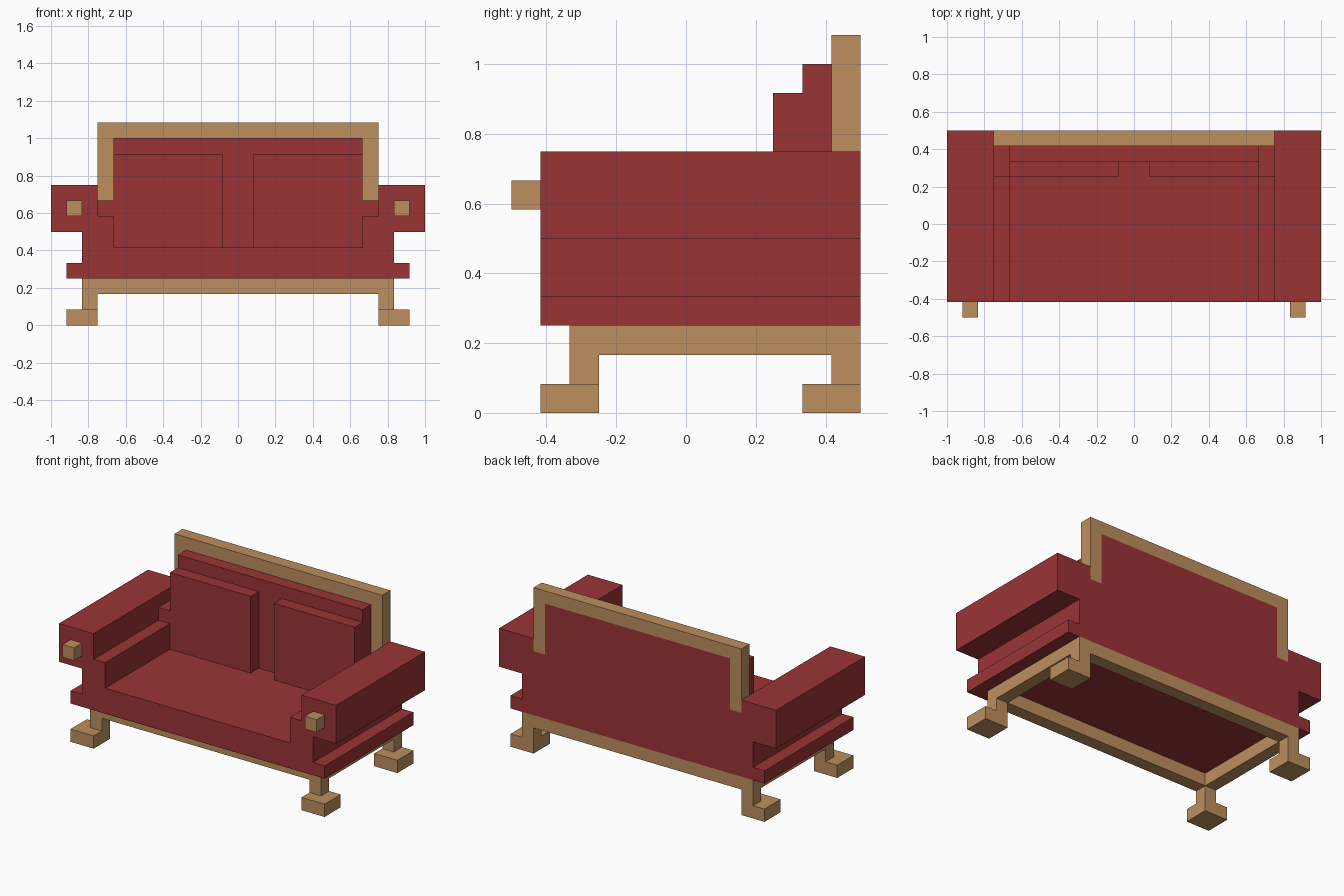
import bpy, bmesh

if "Cube" in bpy.data.objects:
    bpy.data.objects.remove(bpy.data.objects["Cube"])

U = 1 / 12  # the whole sofa sits on a grid of twelfths


def material(name, rgb):
    m = bpy.data.materials.new(name)
    m.diffuse_color = (*rgb, 1)
    m.use_nodes = True
    m.node_tree.nodes["Principled BSDF"].inputs["Base Color"].default_value = m.diffuse_color
    return m


RED = material("red fabric", (0.323, 0.034, 0.036))
WOOD = material("light wood", (0.509, 0.275, 0.112))


def extrude(name, mat, points, y0, y1):
    """Extrude an (x, z) outline along y, in grid units."""
    bm = bmesh.new()
    face = bm.faces.new([bm.verts.new((x * U, y0 * U, z * U)) for x, z in points])
    ext = bmesh.ops.extrude_face_region(bm, geom=[face])
    for v in ext["geom"]:
        if isinstance(v, bmesh.types.BMVert):
            v.co.y = y1 * U
    bmesh.ops.recalc_face_normals(bm, faces=bm.faces)
    me = bpy.data.meshes.new(name)
    bm.to_mesh(me)
    bm.free()
    me.materials.append(mat)
    ob = bpy.data.objects.new(name, me)
    bpy.context.collection.objects.link(ob)
    return ob


def box(name, mat, x0, x1, y0, y1, z0, z1):
    return extrude(name, mat, [(x0, z0), (x1, z0), (x1, z1), (x0, z1)], y0, y1)


def symmetric(half):
    """Complete a right-hand outline with its mirrored left side."""
    return half + [(-x, z) for x, z in reversed(half)]


# Seat, side skirts and arms as one stepped profile
extrude("seat_and_arms", RED, symmetric([
    (11, 3), (11, 4), (10, 4), (10, 6), (12, 6), (12, 9),
    (9, 9), (9, 7), (8, 7), (8, 5)]), -5, 6)

# Backrest with small side steps tucked under the frame
extrude("backrest", RED, symmetric([
    (8, 5), (8, 7), (9, 7), (9, 8), (8, 8), (8, 12)]), 4, 6)

# Wooden frame around the backrest
extrude("back_frame", WOOD, symmetric([(8, 12), (8, 8), (9, 8), (9, 13)]), 5, 6)

# Base rails, open underneath
box("front_rail", WOOD, -10, 10, -4, -3, 2, 3)
box("back_rail", WOOD, -10, 10, 5, 6, 2, 3)

for side, s in (("left", -1), ("right", 1)):
    def pair(name, mat, x0, x1, *rest):
        box(f"{side}_{name}", mat, min(s * x0, s * x1), max(s * x0, s * x1), *rest)

    # Back cushions with their side steps
    extrude(f"{side}_cushion", RED, [(s * x, z) for x, z in (
        (1, 5), (8, 5), (8, 7), (9, 7), (9, 8), (8, 8), (8, 11), (1, 11))], 3, 4)
    # Wooden knob on the arm front
    pair("arm_knob", WOOD, 10, 11, -6, -5, 7, 8)
    # Side rail, legs and feet
    pair("side_rail", WOOD, 9, 10, -3, 5, 2, 3)
    pair("front_leg", WOOD, 9, 10, -4, -3, 1, 2)
    pair("back_leg", WOOD, 9, 10, 5, 6, 1, 2)
    pair("front_foot", WOOD, 9, 11, -5, -3, 0, 1)
    pair("back_foot", WOOD, 9, 11, 4, 6, 0, 1)
